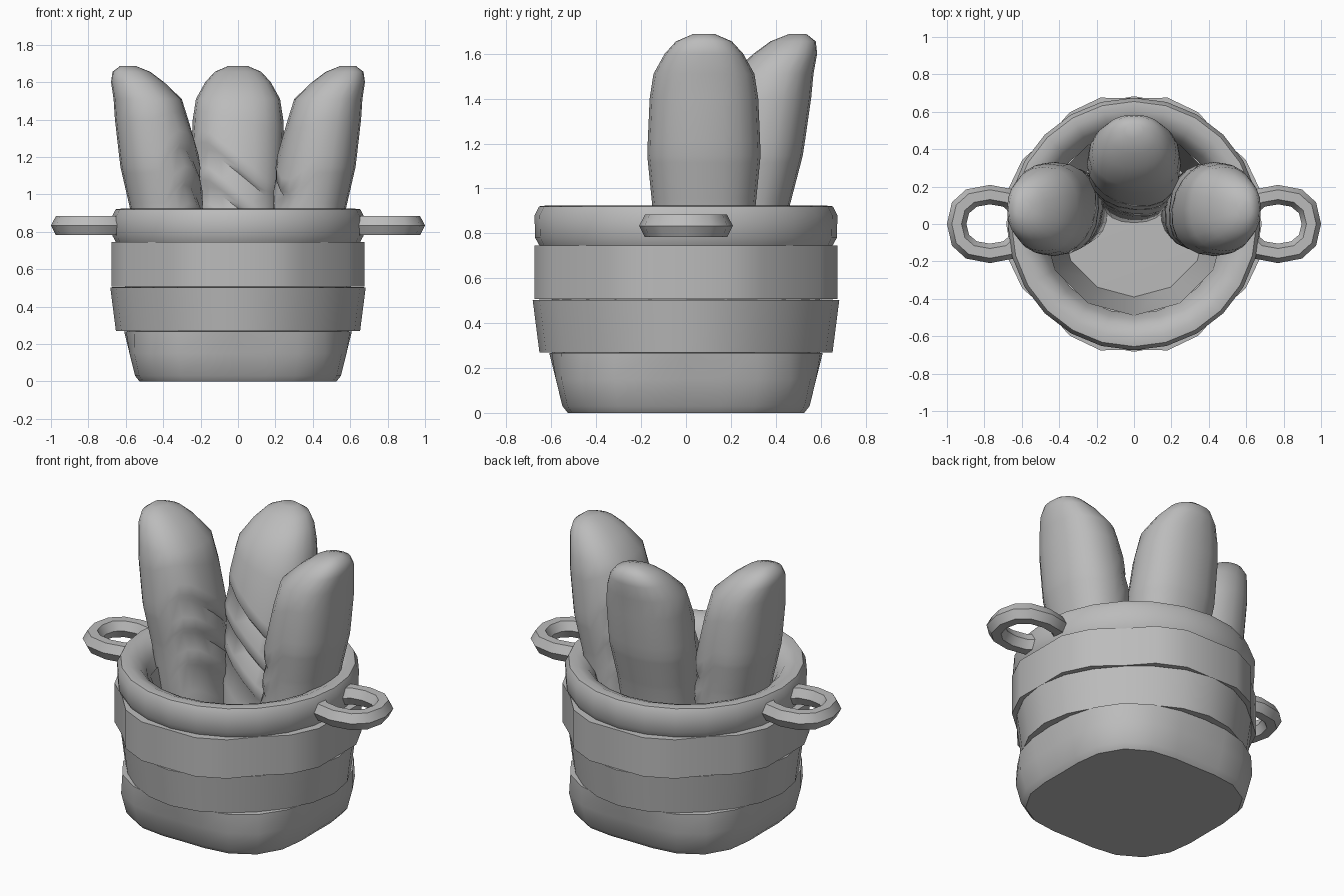
import bpy, bmesh, math
from mathutils import Vector, Matrix

cube = bpy.data.objects.get("Cube")
if cube:
    bpy.data.objects.remove(cube, do_unlink=True)

grey = bpy.data.materials.new("plain grey")
grey.use_nodes = True
grey.diffuse_color = (0.5, 0.5, 0.5, 1)
grey.node_tree.nodes["Principled BSDF"].inputs["Base Color"].default_value = (0.5, 0.5, 0.5, 1)


def loft(name, rings, caps=True, loop=False, angle=40):
    """Skin a list of equal-length point rings into one object."""
    bm = bmesh.new()
    rows = [[bm.verts.new(p) for p in ring] for ring in rings]
    n = len(rows[0])
    pairs = list(zip(rows, rows[1:]))
    if loop:
        pairs.append((rows[-1], rows[0]))
    for a, b in pairs:
        for i in range(n):
            j = (i + 1) % n
            bm.faces.new((a[i], a[j], b[j], b[i]))
    if caps and not loop:
        bm.faces.new(rows[0][::-1])
        bm.faces.new(rows[-1])
    bmesh.ops.recalc_face_normals(bm, faces=bm.faces)
    mesh = bpy.data.meshes.new(name)
    bm.to_mesh(mesh)
    bm.free()
    mesh.materials.append(grey)
    obj = bpy.data.objects.new(name, mesh)
    bpy.context.collection.objects.link(obj)
    bpy.ops.object.select_all(action='DESELECT')
    obj.select_set(True)
    bpy.context.view_layer.objects.active = obj
    bpy.ops.object.shade_smooth_by_angle(angle=math.radians(angle))


def ring(z, r, wave=0, scallop=0, n=24):
    """Horizontal ring whose radius waves four times round, plus a finer scallop."""
    pts = []
    for i in range(n):
        a = math.tau * i / n
        rr = r + wave * math.cos(4 * a) + scallop * math.cos(8 * a)
        pts.append(Vector((rr * math.cos(a), rr * math.sin(a), z)))
    return pts


def clamp(t):
    return max(0, min(1, t))


def squarish(a, power):
    """Point on a unit circle pushed out towards a rounded square."""
    c, s = math.cos(a), math.sin(a)
    return math.copysign(abs(c) ** power, c), math.copysign(abs(s) ** power, s)


# Woven basket bands, each pushed in and out against its neighbour
loft("lower_band", [ring(0, 0.565, -0.04), ring(0.03, 0.59, -0.04), ring(0.15, 0.62, -0.04),
                    ring(0.267, 0.631, -0.022), ring(0.275, 0.5)])
loft("middle_band", [ring(0.275, 0.5), ring(0.27, 0.638, 0.015), ring(0.503, 0.668, 0.015),
                     ring(0.51, 0.5)], caps=False)
loft("upper_band", [ring(0.512, 0.5), ring(0.507, 0.684, 0.01, -0.02),
                    ring(0.745, 0.684, 0.01, -0.02), ring(0.75, 0.5)], caps=False)

# Thick rounded rim
rim = [(0.65, 0.74), (0.672, 0.78), (0.675, 0.88), (0.655, 0.92), (0.61, 0.925),
       (0.55, 0.9), (0.51, 0.85), (0.48, 0.75)]
loft("rim", [ring(z, r) for r, z in rim], loop=True, angle=50)

# Inside wall and floor
loft("inner_wall", [ring(0.8, 0.49, n=12), ring(0.09, 0.355, n=12)], caps=False)
loft("inner_floor", [ring(0.04, 0.355, n=12), ring(0.09, 0.355, n=12)])

# Ring handles on both sides
for side, label in ((1, "left"), (-1, "right")):
    rings = []
    for i in range(12):
        c, s = squarish(math.tau * i / 12, 0.85)
        section = []
        for k in range(6):
            t = math.tau * k / 6
            off = 0.052 * math.cos(t)
            section.append(Vector((side * (0.77 + (0.178 + off) * c), (0.157 + off) * s,
                                   0.833 + 0.058 * math.sin(t))))
        rings.append(section)
    loft(label + "_handle", rings, loop=True)

# Loaf outline: height and half width
outline = [(0.1, 0.1), (0.2, 0.18), (0.6, 0.22), (0.92, 0.23), (1.15, 0.253),
           (1.4, 0.242), (1.51, 0.225), (1.6, 0.175), (1.655, 0.125), (1.687, 0.05)]


def half_width(z):
    for (z0, w0), (z1, w1) in zip(outline, outline[1:]):
        if z <= z1:
            return w0 + (w1 - w0) * (z - z0) / (z1 - z0)
    return outline[-1][1]


# Rings of the loaf as height and puff; each score jumps out, then fades upwards
stations = [(z, 0) for z, w in outline if z not in (0.92, 1.15)]
for cut in (0.75, 0.94, 1.13):
    stations += [(cut - 0.015, -0.008), (cut + 0.015, 0.018), (cut + 0.08, 0.02)]
stations.sort()


def loaf(name, x, y, turn, lean):
    """Leaning loaf with slanted overlapping scores on its inward face."""
    place = Matrix.Translation((x, y, 0)) @ Matrix.Rotation(turn, 4, 'Z')
    rings = []
    for height, puff in stations:
        slant = 0.8 * clamp((height - 0.35) / 0.3) * clamp((1.5 - height) / 0.3)
        pts = []
        for i in range(20):
            c, s = squarish(math.tau * i / 20, 0.88)
            z = height - slant * clamp(-1.3 * s) * half_width(height) * c
            w = half_width(z)
            v = 0.81 * w * s - puff * clamp(-1.6 * s - 0.4)
            v += lean * (z - 0.92) + 0.45 * max(0, z - 1.5)
            pts.append(place @ Vector((w * c, v, z)))
        rings.append(pts)
    loft(name, rings, angle=60)


loaf("back_loaf", 0, 0.275, 0, 0.18)
loaf("right_loaf", -0.39, 0.08, math.pi / 2, 0.15)
loaf("left_loaf", 0.39, 0.08, -math.pi / 2, 0.15)
